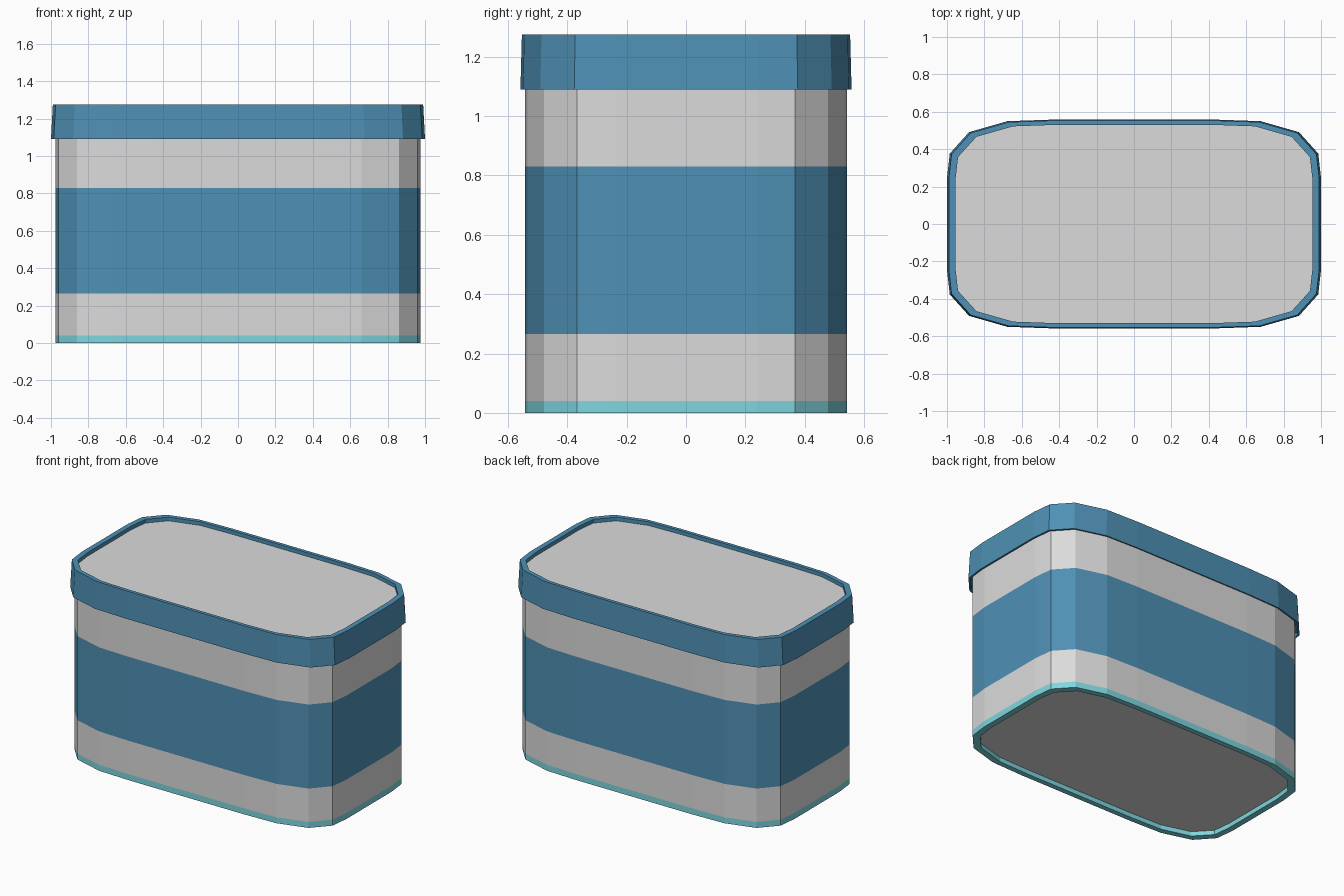
import bpy

cube = bpy.data.objects.get("Cube")
if cube:
    bpy.data.objects.remove(cube, do_unlink=True)


def make_material(name, rgb):
    mat = bpy.data.materials.new(name)
    mat.use_nodes = True
    mat.diffuse_color = (*rgb, 1)
    bsdf = next(n for n in mat.node_tree.nodes if n.type == 'BSDF_PRINCIPLED')
    bsdf.inputs["Base Color"].default_value = (*rgb, 1)
    return mat


GREY = make_material("light grey", (0.71, 0.71, 0.71))
BLUE = make_material("steel blue", (0.077, 0.28, 0.46))
TEAL = make_material("pale teal", (0.21, 0.67, 0.735))

# Rounded oblong outline: one quarter, as fractions of the half width and depth
QUARTER = [(1.0, 0.44), (0.985, 0.675), (0.882, 0.88), (0.677, 0.985), (0.44, 1.0)]
OUTLINE = (QUARTER + [(-x, y) for x, y in reversed(QUARTER)]
           + [(-x, -y) for x, y in QUARTER]
           + [(x, -y) for x, y in reversed(QUARTER)])


def loft(name, rings, bands, cap_start=None, cap_end=None):
    """Skin rings of (half width, half depth, z), one material per band."""
    n = len(OUTLINE)
    verts = [(x * hx, y * hy, z) for hx, hy, z in rings for x, y in OUTLINE]
    faces, mats = [], []
    for r, mat in enumerate(bands):
        for i in range(n):
            j = (i + 1) % n
            faces.append((r * n + i, r * n + j, (r + 1) * n + j, (r + 1) * n + i))
            mats.append(mat)
    if cap_start:
        faces.append(tuple(reversed(range(n))))
        mats.append(cap_start)
    if cap_end:
        faces.append(tuple(range(len(verts) - n, len(verts))))
        mats.append(cap_end)
    mesh = bpy.data.meshes.new(name)
    mesh.from_pydata(verts, [], faces)
    slots = list(dict.fromkeys(mats))
    for mat in slots:
        mesh.materials.append(mat)
    for face, mat in zip(mesh.polygons, mats):
        face.material_index = slots.index(mat)
    obj = bpy.data.objects.new(name, mesh)
    bpy.context.collection.objects.link(obj)
    return obj


W, D = 0.975, 0.543  # half width and half depth of the body

# Foot rim around a recessed bottom panel
loft("base_rim",
     [(W - 0.04, D - 0.035, 0.03), (W - 0.04, D - 0.035, 0), (W, D, 0), (W, D, 0.04)],
     [TEAL] * 3, cap_start=GREY)

# Straight walls with a wide painted band
loft("body_walls",
     [(W, D, z) for z in (0.04, 0.265, 0.83, 1.12)],
     [GREY, BLUE, GREY])

# Overhanging, slightly tapered lid with a raised rim and a sunken panel
loft("lid",
     [(W, D, 1.11), (0.988, 0.55, 1.11), (0.988, 0.55, 1.09), (1.0, 0.558, 1.09),
      (0.99, 0.553, 1.275), (0.955, 0.53, 1.275), (0.955, 0.53, 1.25)],
     [BLUE] * 6, cap_end=GREY)
